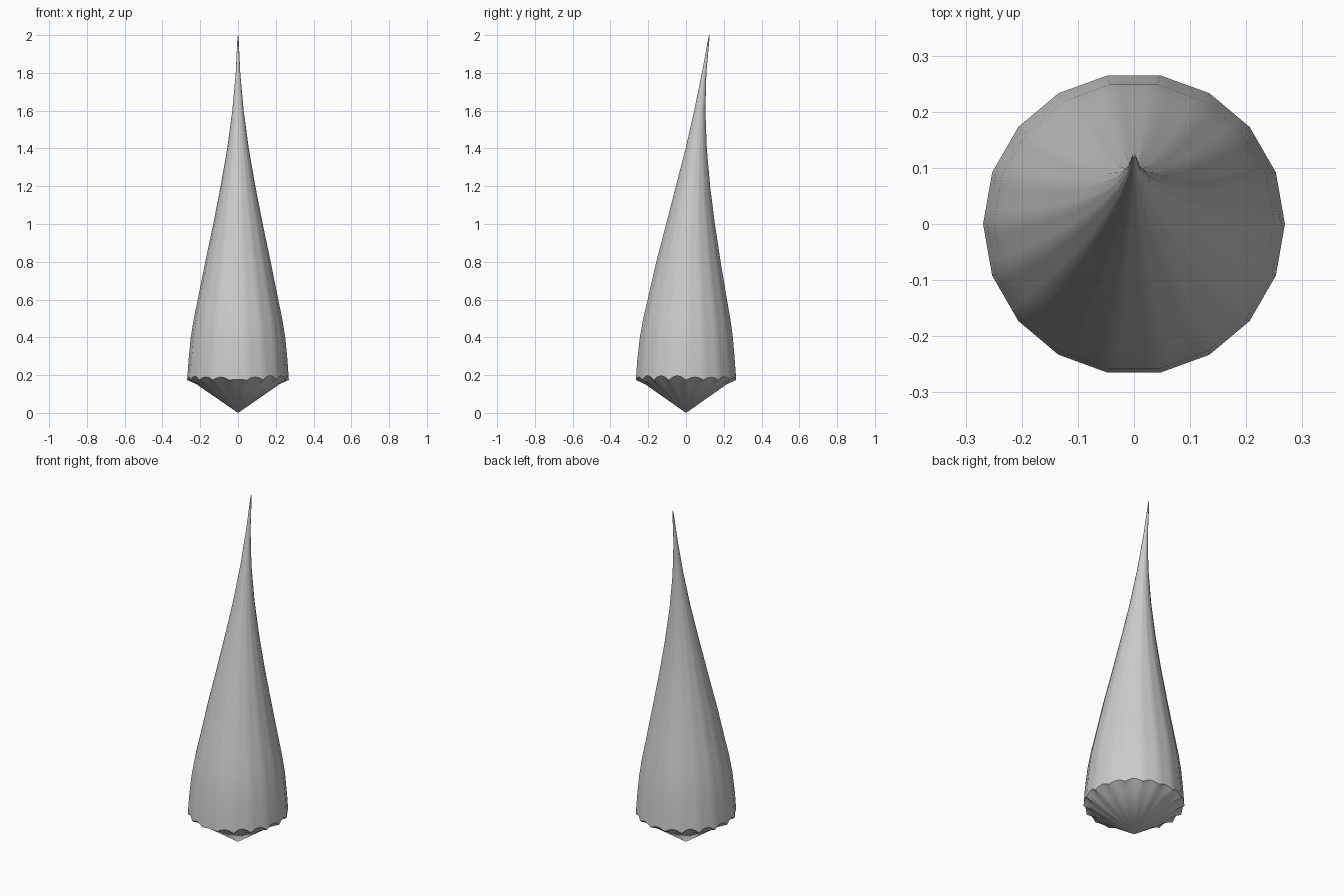
import bpy, bmesh, math, random
from mathutils import Vector

cube = bpy.data.objects.get("Cube")
if cube:
    bpy.data.objects.remove(cube, do_unlink=True)

random.seed(4)
SIDES, STEPS = 18, 4          # flat sides, and divisions along each side
grey = bpy.data.materials.new("light_grey")
grey.use_nodes = True
colour = (0.6, 0.6, 0.6, 1)
grey.diffuse_color = colour
grey.node_tree.nodes["Principled BSDF"].inputs["Base Color"].default_value = colour


def ring(bm, radius, y, z, lift=None):
    """Ring with flat sides; lift raises each side's middle into a scallop."""
    verts = []
    for i in range(SIDES):
        a, b = (Vector((math.cos(t), math.sin(t), 0)) * radius
                for t in (math.tau * i / SIDES, math.tau * (i + 1) / SIDES))
        for k in range(STEPS):
            f = k / STEPS
            p = a.lerp(b, f)
            up = lift[i] * math.sin(math.pi * f) if lift else 0
            verts.append(bm.verts.new((p.x, p.y + y, z + up)))
    return verts


def bridge(bm, low, high):
    n = len(low)
    for i in range(n):
        j = (i + 1) % n
        bm.faces.new((low[i], low[j], high[j], high[i]))


def cap(bm, loop, point):
    tip = bm.verts.new(point)
    for i in range(len(loop)):
        bm.faces.new((loop[i], loop[(i + 1) % len(loop)], tip))


def finish(bm, name, angle):
    bmesh.ops.recalc_face_normals(bm, faces=bm.faces)
    mesh = bpy.data.meshes.new(name)
    bm.to_mesh(mesh)
    bm.free()
    mesh.materials.append(grey)
    obj = bpy.data.objects.new(name, mesh)
    bpy.context.collection.objects.link(obj)
    bpy.ops.object.select_all(action="DESELECT")
    obj.select_set(True)
    bpy.context.view_layer.objects.active = obj
    bpy.ops.object.shade_smooth_by_angle(angle=math.radians(angle))


# Curved spike with a scalloped rim and a shallow pointed underside
scallops = [random.uniform(0.014, 0.026) for _ in range(SIDES)]
scallops[13] = 0.004          # the front side is almost straight
profile = [  # radius, backward lean, height
    (0.262, 0, 0.28), (0.25, 0.002, 0.4), (0.234, 0.004, 0.5),
    (0.213, 0.007, 0.6), (0.173, 0.013, 0.8), (0.131, 0.024, 1.0),
    (0.092, 0.037, 1.2), (0.057, 0.054, 1.4), (0.03, 0.073, 1.6),
    (0.012, 0.096, 1.8), (0.003, 0.122, 1.99)]
bm = bmesh.new()
rim = ring(bm, 0.269, 0, 0.174, scallops)
below = rim
for radius, lean, height in profile:
    above = ring(bm, radius, lean, height)
    bridge(bm, below, above)
    below = above
cap(bm, below, (0, 0.123, 2))
under = ring(bm, 0.22, 0, 0.152)
bridge(bm, under, rim)
cap(bm, under, (0, 0, 0))
finish(bm, "curved_spike", 35)
